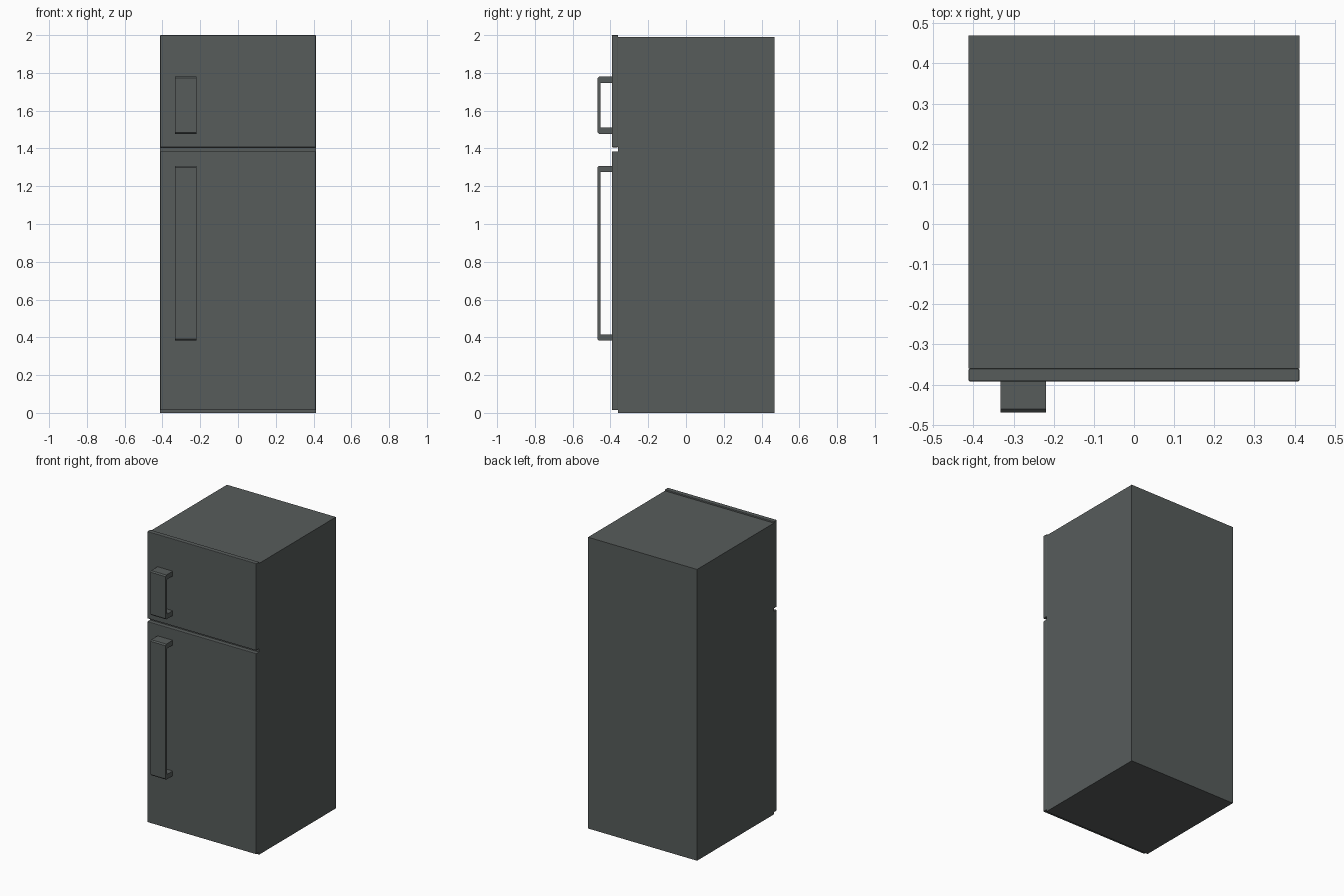
import bpy, bmesh

if "Cube" in bpy.data.objects:
    bpy.data.objects.remove(bpy.data.objects["Cube"])

steel = bpy.data.materials.new("dark grey steel")
steel.diffuse_color = (0.095, 0.107, 0.105, 1)
steel.use_nodes = True
steel.node_tree.nodes["Principled BSDF"].inputs["Base Color"].default_value = steel.diffuse_color

def extrude_x(name, profile, x0, x1, bevel=0.0):
    """Closed (y, z) profile extruded from x0 to x1."""
    bm = bmesh.new()
    face = bm.faces.new([bm.verts.new((x0, y, z)) for y, z in profile])
    res = bmesh.ops.extrude_face_region(bm, geom=[face])
    verts = [v for v in res["geom"] if isinstance(v, bmesh.types.BMVert)]
    bmesh.ops.translate(bm, verts=verts, vec=(x1 - x0, 0, 0))
    bmesh.ops.recalc_face_normals(bm, faces=bm.faces[:])
    me = bpy.data.meshes.new(name)
    bm.to_mesh(me)
    bm.free()
    me.materials.append(steel)
    ob = bpy.data.objects.new(name, me)
    bpy.context.collection.objects.link(ob)
    if bevel:
        mod = ob.modifiers.new("soft edges", "BEVEL")
        mod.width, mod.segments = bevel, 2
    return ob

def box(name, y0, y1, z0, z1, bevel=0.0):
    return extrude_x(name, [(y0, z0), (y1, z0), (y1, z1), (y0, z1)], -W, W, bevel)

W = 0.412
DOOR, BACK = -0.392, -0.36   # door front and back planes

# Cabinet
box("cabinet", BACK, 0.469, 0.0, 1.99)

# Doors
box("fridge_door", DOOR, BACK, 0.014, 1.385, 0.003)
box("freezer_door", DOOR, BACK, 1.406, 2.0, 0.003)

# Bracket handles: flat bar with two posts, chamfered outer corners
def handle(name, z0, z1):
    f, b, t, c, e = -0.469, -0.453, 0.033, 0.008, DOOR + 0.001
    prof = [(e, z0), (f + c, z0), (f, z0 + c), (f, z1 - c), (f + c, z1), (e, z1),
            (e, z1 - t), (b, z1 - t), (b, z0 + t), (e, z0 + t)]
    extrude_x(name, prof, -0.333, -0.219)

handle("fridge_handle", 0.382, 1.308)
handle("freezer_handle", 1.477, 1.78)
